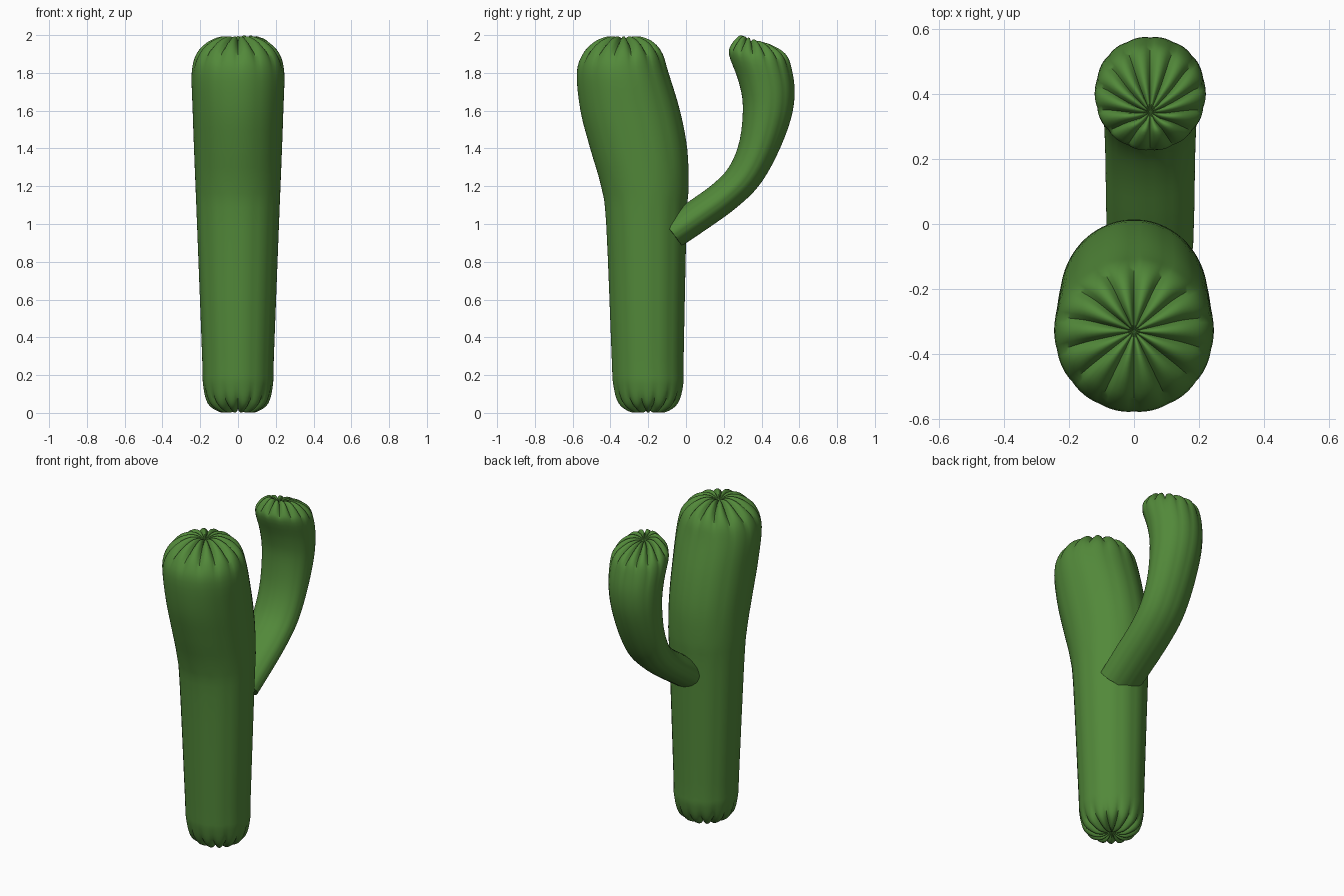
import bpy
import bmesh
from math import sin, cos, pi
from mathutils import Vector

cube = bpy.data.objects.get("Cube")
if cube:
    bpy.data.objects.remove(cube, do_unlink=True)

# One green skin
green = bpy.data.materials.new("cactus_green")
green.use_nodes = True
colour = (0.085, 0.25, 0.042, 1)
green.diffuse_color = colour
bsdf = green.node_tree.nodes["Principled BSDF"]
bsdf.inputs["Base Color"].default_value = colour
bsdf.inputs["Roughness"].default_value = 0.8

LOBES = 14
SIDES = LOBES * 6
STEPS = 4


def smooth_rows(rows):
    """Catmull-Rom interpolation between profile rows."""
    result = []
    last = len(rows) - 1
    for i in range(last):
        quad = zip(rows[max(i - 1, 0)], rows[i], rows[i + 1], rows[min(i + 2, last)])
        quad = list(quad)
        for s in range(STEPS):
            t = s / STEPS
            result.append([b + t * ((c - a) / 2 + t * (a - 2.5 * b + 2 * c - d / 2
                           + t * (1.5 * (b - c) + (d - a) / 2))) for a, b, c, d in quad])
    return result + [list(rows[last])]


def fluted_stem(name, rows, x_centre=0):
    """Rows hold front edge (y, z), back edge (y, z), half width, groove depth."""
    bm = bmesh.new()
    rings = []
    for fy, fz, by, bz, width, groove in smooth_rows(rows):
        front, back = Vector((0, fy, fz)), Vector((0, by, bz))
        middle = (front + back) / 2 + Vector((x_centre, 0, 0))
        reach = (back - front) / 2
        if width < 0.001:
            rings.append([bm.verts.new(middle)])
            continue
        across = Vector((1, 0, 0))
        axis = across.cross(reach).normalized()
        ring = []
        for k in range(SIDES):
            a = 2 * pi * k / SIDES
            crease = (1 - abs(sin(LOBES * a / 2))) ** 1.3
            spoke = reach * cos(a) + across * width * sin(a)
            inset = min(abs(groove) * 0.5 * crease, spoke.length * 0.5)
            point = middle + spoke - spoke.normalized() * inset
            ring.append(bm.verts.new(point - axis * groove * crease))
        rings.append(ring)
    # Skin between neighbouring rings, with fans at the poles
    for low, high in zip(rings, rings[1:]):
        for k in range(SIDES):
            n = (k + 1) % SIDES
            if len(low) == 1:
                bm.faces.new((low[0], high[n], high[k]))
            elif len(high) == 1:
                bm.faces.new((low[k], low[n], high[0]))
            else:
                bm.faces.new((low[k], low[n], high[n], high[k]))
    if len(rings[0]) > 1:
        bm.faces.new(rings[0])
    bmesh.ops.recalc_face_normals(bm, faces=bm.faces)
    mesh = bpy.data.meshes.new(name)
    bm.to_mesh(mesh)
    bm.free()
    mesh.materials.append(green)
    obj = bpy.data.objects.new(name, mesh)
    bpy.context.collection.objects.link(obj)
    bpy.ops.object.select_all(action="DESELECT")
    obj.select_set(True)
    bpy.context.view_layer.objects.active = obj
    bpy.ops.object.shade_smooth_by_angle(angle=pi / 3)


# Trunk: height, centre y, half depth, half width, groove depth
trunk = [
    (0.025, -0.2, 0, 0, 0),
    (0.004, -0.2, 0.05, 0.05, -0.02),
    (0.006, -0.2, 0.1, 0.1, -0.025),
    (0.05, -0.2, 0.16, 0.16, -0.02),
    (0.15, -0.2, 0.187, 0.185, -0.005),
    (0.3, -0.203, 0.192, 0.19, -0.004),
    (1, -0.21, 0.214, 0.217, -0.004),
    (1.2, -0.218, 0.232, 0.225, 0),
    (1.4, -0.25, 0.258, 0.233, 0.004),
    (1.6, -0.295, 0.265, 0.24, 0.004),
    (1.8, -0.335, 0.245, 0.245, 0.005),
    (1.9, -0.335, 0.215, 0.22, 0.015),
    (1.96, -0.33, 0.165, 0.165, 0.025),
    (1.99, -0.33, 0.1, 0.1, 0.025),
    (1.99, -0.33, 0.05, 0.05, 0.02),
    (1.965, -0.33, 0, 0, 0),
]
fluted_stem("trunk", [(y - d, z, y + d, z, w, g) for z, y, d, w, g in trunk])

# Arm: inner edge (y, z), outer edge (y, z), half width, groove depth
arm = [
    (-0.12, 1.02, -0.02, 0.885, 0.132, 0.002),
    (0.01, 1.116, 0.11, 0.972, 0.136, 0.002),
    (0.14, 1.21, 0.26, 1.08, 0.138, 0.002),
    (0.23, 1.307, 0.385, 1.2, 0.142, 0.003),
    (0.285, 1.45, 0.48, 1.36, 0.148, 0.003),
    (0.3, 1.635, 0.555, 1.55, 0.158, 0.004),
    (0.275, 1.767, 0.577, 1.7, 0.166, 0.004),
    (0.227, 1.9, 0.56, 1.83, 0.17, 0.008),
    (0.24, 1.955, 0.53, 1.9, 0.145, 0.018),
    (0.28, 1.997, 0.46, 1.945, 0.095, 0.022),
    (0.31, 1.99, 0.4, 1.962, 0.045, 0.018),
    (0.345, 1.955, 0.345, 1.955, 0, 0),
]
fluted_stem("arm", arm, 0.05)
